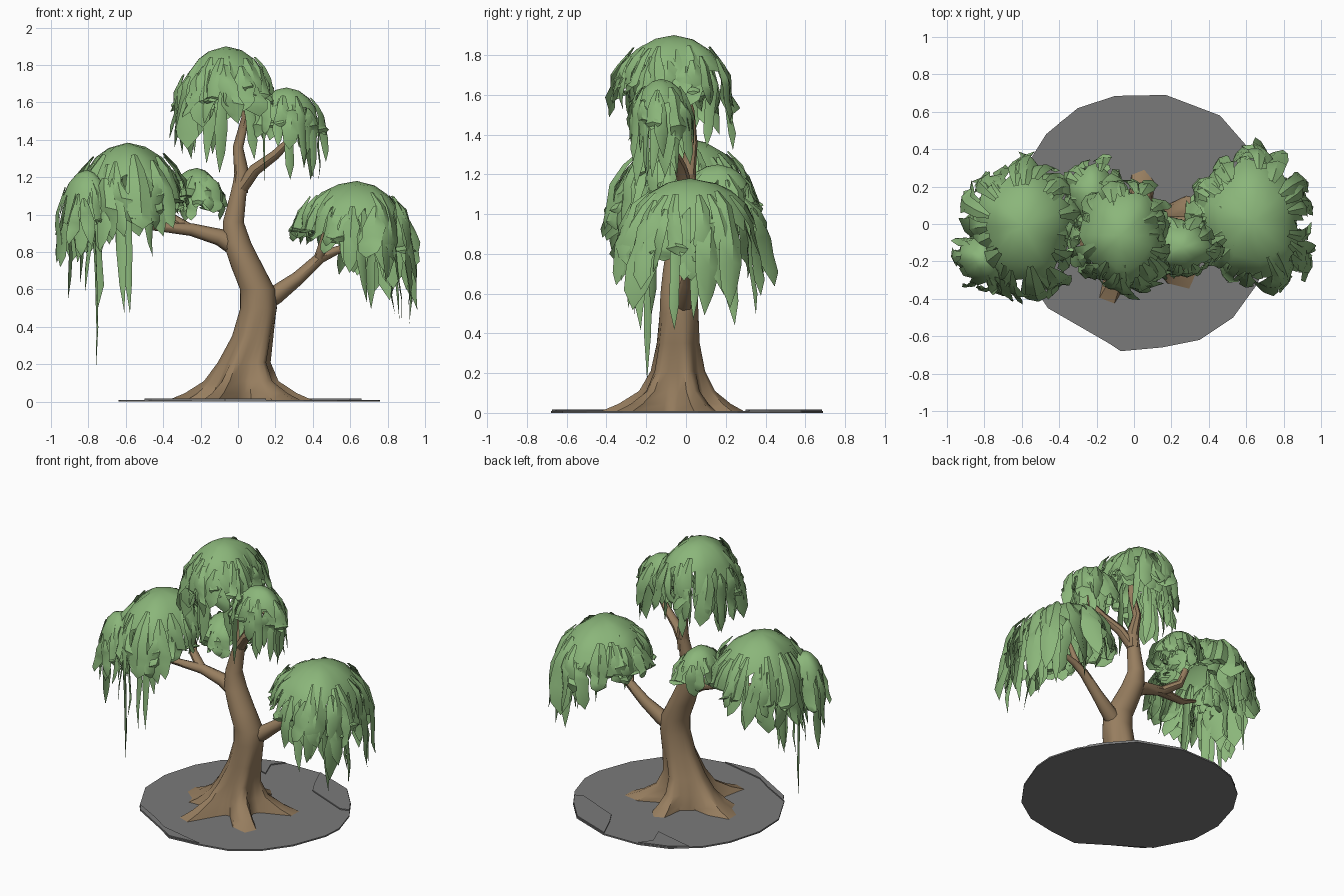
import bpy, bmesh, math, random
from mathutils import Vector

if "Cube" in bpy.data.objects:
    bpy.data.objects.remove(bpy.data.objects["Cube"])

random.seed(11)
PI = math.pi


def material(name, rgb):
    m = bpy.data.materials.new(name)
    m.diffuse_color = (*rgb, 1)
    m.use_nodes = True
    m.node_tree.nodes["Principled BSDF"].inputs["Base Color"].default_value = m.diffuse_color
    return m


BARK = material("bark_brown", (0.31, 0.208, 0.115))
LEAF = material("leaf_green", (0.258, 0.468, 0.195))
STONE = material("stone_grey", (0.195, 0.195, 0.195))


def finish(bm, name, mat, angle=45):
    me = bpy.data.meshes.new(name)
    bm.to_mesh(me)
    bm.free()
    me.materials.append(mat)
    ob = bpy.data.objects.new(name, me)
    bpy.context.collection.objects.link(ob)
    bpy.ops.object.select_all(action='DESELECT')
    ob.select_set(True)
    bpy.context.view_layer.objects.active = ob
    if angle:
        bpy.ops.object.shade_smooth_by_angle(angle=math.radians(angle))
    return ob


def loft(bm, rings, caps=True):
    vs = [[bm.verts.new(p) for p in r] for r in rings]
    n = len(vs[0])
    for a, b in zip(vs, vs[1:]):
        for i in range(n):
            j = (i + 1) % n
            bm.faces.new((a[i], a[j], b[j], b[i]))
    if caps:
        bm.faces.new(vs[0][::-1])
        bm.faces.new(vs[-1])


# ---- ground slab and its cracked raised plates
def plate(name, pts, z0, z1):
    bm = bmesh.new()
    loft(bm, [[(x, y, z0) for x, y in pts], [(x, y, z1) for x, y in pts]])
    bmesh.ops.recalc_face_normals(bm, faces=bm.faces)
    return finish(bm, name, STONE, 0)


outline = [(-.07, -.68), (.15, -.66), (.35, -.62), (.53, -.5), (.66, -.32), (.75, -.08), (.76, .06),
           (.7, .26), (.6, .42), (.46, .58), (.17, .69), (-.1, .685), (-.3, .62), (-.47, .48),
           (-.57, .32), (-.64, .08), (-.63, -.15), (-.5, -.4)]
plate("ground_slab", outline, 0, .01)
plate("ground_plate_back_left", [(-.1, .68), (-.3, .615), (-.4, .54), (-.11, .47), (-.16, .6)], .005, .018)
plate("ground_plate_back_right", [(.17, .685), (.24, .52), (.29, .43), (.6, .3), (.66, .32), (.6, .415), (.46, .575)],
      .005, .018)
plate("ground_plate_front", [(-.07, -.675), (.15, -.655), (-.18, -.58), (-.3, -.5), (-.5, -.39), (-.46, -.45)],
      .005, .018)

# ---- trunk with flared roots: x, y, z, radius, root length
trunk = [(.02, -.04, .005, .16, .24), (.02, -.04, .045, .155, .15), (.02, -.04, .11, .142, .06),
         (.035, -.04, .21, .118, .025), (.08, -.04, .35, .102, .01), (.11, -.035, .5, .098, 0),
         (.105, -.035, .6, .094, 0), (.05, -.03, .72, .086, 0), (-.005, -.02, .85, .075, 0),
         (-.025, -.01, .96, .056, 0), (0, 0, 1.1, .044, 0), (.02, .01, 1.2, .04, 0)]
root_dirs = [(-115, 1.1), (-46, 1.1), (22, 1.1), (85, .75), (172, 1.05), (-162, .7)]


def root_bulge(th):
    best = 0
    for deg, amp in root_dirs:
        d = (th - math.radians(deg) + PI) % (2 * PI) - PI
        best = max(best, amp * math.exp(-(d / .3) ** 4))
    return best


bm = bmesh.new()
rings = []
for x, y, z, r, lobe in trunk:
    ths = [2 * PI * i / 30 for i in range(30)]
    rs = [r + lobe * root_bulge(t) for t in ths]
    rings.append([(x + q * math.cos(t), y + q * math.sin(t), z) for t, q in zip(ths, rs)])
loft(bm, rings)
finish(bm, "trunk", BARK)


# ---- branches: points are x, y, z, radius
def branch(name, pts, sides=8):
    bm = bmesh.new()
    rings = []
    P = [Vector(p[:3]) for p in pts]
    for i, p in enumerate(P):
        d = (P[min(i + 1, len(P) - 1)] - P[max(i - 1, 0)]).normalized()
        u = Vector((0, 1, 0)).cross(d).normalized()
        v = d.cross(u)
        rings.append([p + pts[i][3] * (u * math.cos(2 * PI * k / sides) + v * math.sin(2 * PI * k / sides))
                      for k in range(sides)])
    loft(bm, rings)
    finish(bm, name, BARK)


branch("top_branch", [(.01, .005, 1.12, .044), (.02, .01, 1.22, .04), (0, .03, 1.36, .028),
                      (.04, .02, 1.52, .022), (.0, -.03, 1.72, .01)])
branch("top_right_branch", [(.01, 0, 1.13, .036), (.09, -.03, 1.24, .032), (.2, -.07, 1.32, .026),
                            (.28, -.1, 1.4, .02), (.29, -.12, 1.5, .01)])
branch("left_branch", [(.01, -.02, .82, .06), (-.1, -.03, .88, .045), (-.25, -.04, .92, .034),
                       (-.47, -.08, .94, .022), (-.6, -.1, 1.0, .01)])
branch("left_twig", [(-.26, -.04, .92, .032), (-.37, .02, .99, .028), (-.4, .05, 1.1, .022), (-.42, .05, 1.22, .01)])
branch("right_branch", [(.09, -.03, .5, .05), (.2, -.01, .57, .05), (.32, .01, .66, .037),
                        (.44, .02, .77, .03), (.53, .03, .81, .022), (.64, .04, .84, .014)])
branch("right_twig", [(.43, .02, .76, .027), (.46, -.03, .86, .023), (.48, -.05, .95, .017), (.52, -.05, 1.04, .008)])


# ---- weeping foliage: lumpy caps with drooping pointed leaves
# cap c = x, y, top z, x radius, y radius, height, lean direction, long-axis direction (radians)
def on_dome(c, a, phi, drop=0.0, k=1.0):
    x, y, top, rx, ry, h, lean, axis = c
    lump = 1 + .06 * math.cos(2 * (phi - axis)) + .04 * math.sin(3 * phi + 9 * top) + .04 * math.sin(5 * phi + 5 * top)
    hh = h * (1 + .12 * math.cos(phi - lean))
    r = k * math.sin(a) * (1 + .35 * min(drop, .35)) * lump
    z = top - (1 - k) * h * .4 - hh * (1 - math.cos(a)) - drop
    return Vector((x + rx * r * math.cos(phi), y + ry * r * math.sin(phi), z))


def leaf(bm, c, phi, a0, drop, width, k=1.0, flick=.04):
    path = [(a0 + (PI / 2 - a0) * t, 0) for t in (0, .35, .7, 1)]
    path += [(PI / 2, drop * t) for t in (.33, .7, 1)]
    shape = (.3, .75, 1, 1.05, 1, .75, 0)
    swing = random.uniform(-.3, .3)
    twist = random.uniform(-1.2, 1.2)
    flick = random.uniform(-.4, 1) * flick
    rows = []
    for i, (a, d) in enumerate(path):
        ph = phi + swing * i / 6
        p = on_dome(c, a, ph, d, k)
        out = Vector((math.cos(ph), math.sin(ph), 0))
        side = Vector((-math.sin(ph), math.cos(ph), 0)) + out * twist * i / 6
        w = width * shape[i] * random.uniform(.7, 1.2) / 2
        p += out * (random.uniform(-.008, .012) + flick * (i / 6) ** 2)
        if w:
            rows.append([bm.verts.new(q) for q in
                         (p - side * w, p + (out + Vector((0, 0, .6))) * w * .35, p + side * w)])
        else:
            tip = bm.verts.new(p)
    for r, s in zip(rows, rows[1:]):
        for j in (0, 1):
            bm.faces.new((r[j], r[j + 1], s[j + 1], s[j]))
    for j in (0, 1):
        bm.faces.new((rows[-1][j], rows[-1][j + 1], tip))


def clump(name, dome, count, near, far, toward, axis, strands=()):
    """Leaves hang 'near' on the inner side and 'far' on the side facing 'toward' (degrees)."""
    bm = bmesh.new()
    c = (*dome, math.radians(toward), math.radians(axis))
    n = 18
    apex = bm.verts.new(on_dome(c, 0, 0))
    prev = None
    for a in (.35, .7, 1.0, 1.25):
        ring = []
        for i in range(n):
            ang = a + (random.uniform(-.2, .3) if a == 1.25 else random.uniform(-.06, .06))
            ring.append(bm.verts.new(on_dome(c, ang, 2 * PI * i / n, 0, .97)))
        for i in range(n):
            j = (i + 1) % n
            if prev is None:
                bm.faces.new((apex, ring[i], ring[j]))
            elif a == 1.25 and i % 2:
                bm.faces.new((prev[i], ring[i], prev[j]))
            else:
                bm.faces.new((prev[i], ring[i], ring[j], prev[j]))
        prev = ring
    size = min(c[3:5]) / .32
    for i in range(count):
        phi = 2 * PI * (i + random.uniform(-.4, .4)) / count * 3
        f = (1 + math.cos(phi - c[6])) / 2
        drop = (near + (far - near) * f) * random.choice((.2, .5, .85, 1.2))
        k = random.choice((1.02, 1, .93, .75))
        leaf(bm, c, phi, random.uniform(.6, 1.2), drop,
             random.uniform(.08, .14) * (.4 + .6 * size), k)
    # long hanging strands: azimuth, reach, drop
    for deg, k, drop in strands:
        leaf(bm, c, math.radians(deg), 1.0, drop, .055, k, .01)
    finish(bm, name, LEAF, 40)


clump("left_foliage", (-.59, -.015, 1.385, .3, .325, .34), 54, .06, .22, 195, 100,
      [(250, .6, .5), (262, .5, .5), (215, .85, .4), (150, .8, .35), (100, .7, .22), (285, .8, .25)])
clump("left_outer_foliage", (-.81, -.19, 1.24, .15, .15, .27), 18, .05, .16, 190, 125,
      [(10, .3, .76), (30, .4, .45), (200, .6, .34)])
clump("left_back_foliage", (-.22, .16, 1.25, .14, .17, .17), 20, .04, .12, 40, 110)
clump("right_foliage", (.635, .02, 1.18, .31, .335, .3), 56, .05, .3, 0, 112,
      [(-15, .92, .42), (-50, .85, .42), (40, .9, .4), (75, .85, .36), (-95, .8, .32), (15, .6, .33)])
clump("top_foliage", (-.065, -.06, 1.9, .25, .27, .28), 48, .08, .22, 160, 95,
      [(240, .65, .3), (265, .6, .36), (100, 1, .28), (60, .8, .28), (300, .75, .33)])
clump("top_right_foliage", (.26, -.125, 1.68, .165, .15, .19), 28, .06, .22, 0, 0,
      [(0, .9, .28), (-90, .5, .26), (215, .9, .36), (-30, .88, .26)])
